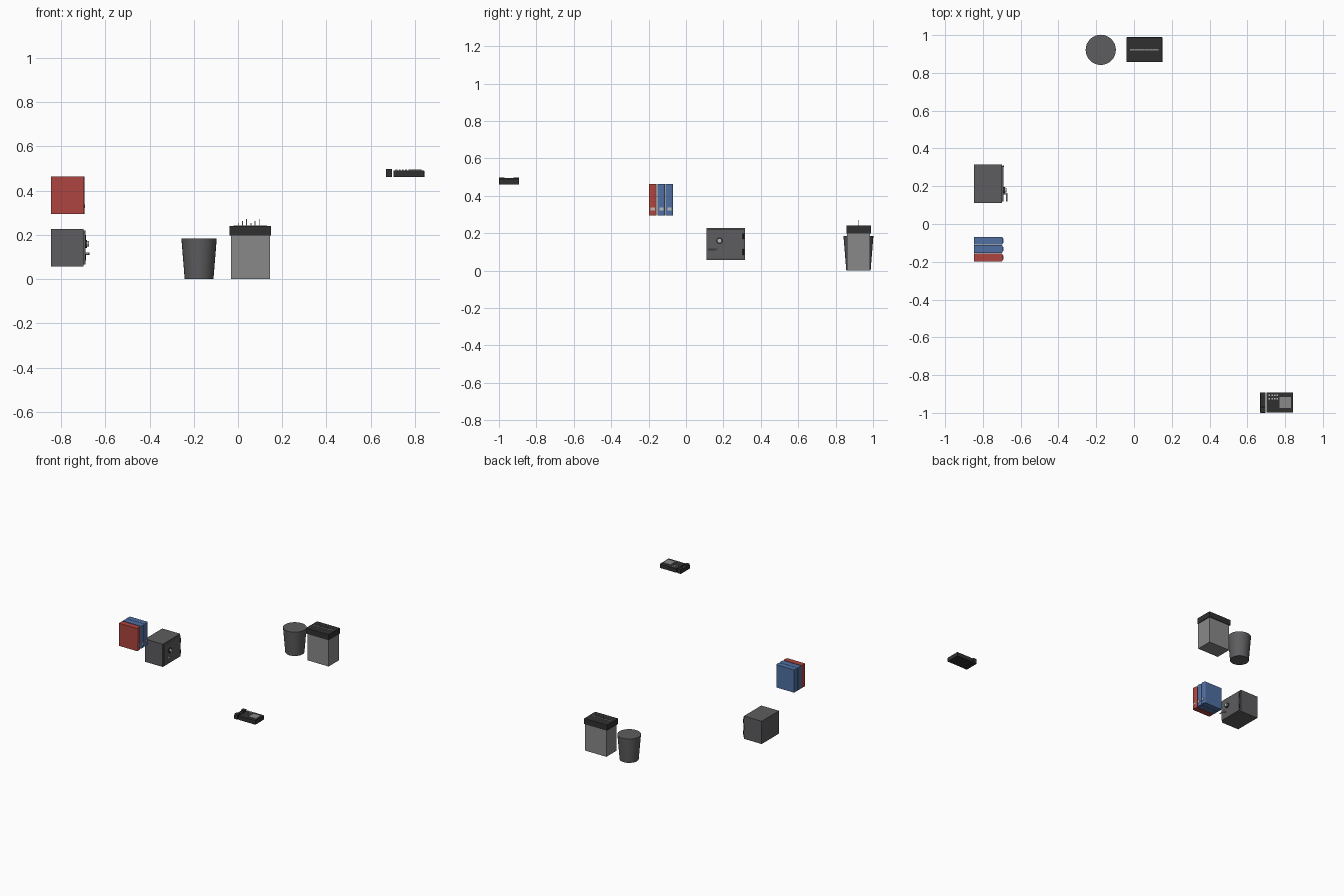
import bpy, bmesh, math

if "Cube" in bpy.data.objects:
    bpy.data.objects.remove(bpy.data.objects["Cube"])


def material(name, rgb):
    m = bpy.data.materials.new(name)
    m.diffuse_color = (*rgb, 1)
    m.use_nodes = True
    m.node_tree.nodes["Principled BSDF"].inputs["Base Color"].default_value = m.diffuse_color
    return m


BLACK = material("black plastic", (0.03, 0.03, 0.03))
DARK = material("dark metal", (0.11, 0.11, 0.115))
GREY = material("mid grey", (0.25, 0.25, 0.25))
PALE = material("pale grey", (0.5, 0.5, 0.5))
RED = material("red cover", (0.42, 0.06, 0.05))
BLUE = material("blue cover", (0.08, 0.16, 0.36))


def finish(name, bm, mat):
    bmesh.ops.recalc_face_normals(bm, faces=bm.faces)
    me = bpy.data.meshes.new(name)
    bm.to_mesh(me)
    bm.free()
    ob = bpy.data.objects.new(name, me)
    bpy.context.collection.objects.link(ob)
    me.materials.append(mat)
    return ob


def box(name, x, y, z, mat, bevel=0):
    """Box from (min, max) ranges."""
    bm = bmesh.new()
    bmesh.ops.create_cube(bm, size=1)
    for v in bm.verts:
        v.co = [(a + b) / 2 + c * (b - a) for c, (a, b) in zip(v.co, (x, y, z))]
    ob = finish(name, bm, mat)
    if bevel:
        mod = ob.modifiers.new("bevel", "BEVEL")
        mod.width, mod.segments = bevel, 2
    return ob


def cylinder(name, loc, r1, r2, depth, mat, axis="z", sides=24):
    bpy.ops.mesh.primitive_cone_add(vertices=sides, radius1=r1, radius2=r2, depth=depth, location=loc)
    ob = bpy.context.object
    ob.name = name
    if axis == "x":
        ob.rotation_euler.y = math.pi / 2
    if axis == "y":
        ob.rotation_euler.x = math.pi / 2
    ob.data.materials.append(mat)
    bpy.ops.object.shade_smooth_by_angle()
    return ob


def prism(name, pts, z0, z1, mat):
    """Extrude an outline in x, y upwards."""
    bm = bmesh.new()
    f = bm.faces.new([bm.verts.new((x, y, z0)) for x, y in pts])
    top = bmesh.ops.extrude_face_region(bm, geom=[f])["geom"]
    bmesh.ops.translate(bm, vec=(0, 0, z1 - z0), verts=[v for v in top if isinstance(v, bmesh.types.BMVert)])
    return finish(name, bm, mat)


# Waste bin
cylinder("waste_bin", (-0.176, 0.922, 0.0925), 0.065, 0.08, 0.185, DARK, sides=32)

# Shredder with paper strips standing in its slot
box("shredder_body", (-0.031, 0.145), (0.862, 0.984), (0, 0.2), GREY)
box("shredder_head", (-0.039, 0.15), (0.857, 0.989), (0.198, 0.241), BLACK, 0.002)
box("shredder_slot", (-0.02, 0.131), (0.919, 0.927), (0.236, 0.2425), GREY)
for i in range(6):
    x = 0.001 + 0.019 * i
    box("paper_strip", (x - 0.002, x + 0.002), (0.922, 0.924), (0.235, 0.254 + 0.009 * (i % 3)), PALE)

# Safe, door facing +x
box("safe_body", (-0.846, -0.699), (0.11, 0.315), (0.058, 0.228), DARK)
box("safe_door", (-0.7, -0.69), (0.118, 0.307), (0.066, 0.22), DARK, 0.001)
cylinder("safe_dial_base", (-0.687, 0.179, 0.16), 0.018, 0.018, 0.008, BLACK, "x")
cylinder("safe_dial", (-0.68, 0.179, 0.16), 0.014, 0.012, 0.012, PALE, "x")
cylinder("handle_post", (-0.681, 0.16, 0.115), 0.005, 0.005, 0.02, PALE, "x", 12)
cylinder("handle_bar", (-0.674, 0.142, 0.115), 0.004, 0.004, 0.046, PALE, "y", 12)
for z in (0.1, 0.185):
    cylinder("safe_hinge", (-0.692, 0.306, z), 0.004, 0.004, 0.03, BLACK, sides=12)

# Ring binders with rounded spines and labels
for y, mat in ((-0.178, RED), (-0.132, BLUE), (-0.089, BLUE)):
    h = 0.0205
    arc = [(-0.70 + 0.007 * math.cos(a), y + h * math.sin(a))
           for a in [math.pi * (k / 8 - 0.5) for k in range(9)]]
    prism("binder", [(-0.846, y + h), (-0.846, y - h)] + arc, 0.295, 0.464, mat)
    box("spine_label", (-0.697, -0.692), (y - 0.011, y + 0.011), (0.322, 0.338), PALE)

# Desk phone
box("phone_base", (0.702, 0.842), (-0.998, -0.892), (0.461, 0.492), BLACK, 0.002)
box("phone_screen", (0.77, 0.83), (-0.974, -0.917), (0.48, 0.495), GREY)
for i in range(4):
    for j in range(2):
        x, y = 0.717 + 0.014 * i, -0.906 - 0.018 * j
        box("phone_key", (x - 0.004, x + 0.004), (y - 0.004, y + 0.004), (0.48, 0.495), PALE)
box("handset_grip", (0.668, 0.696), (-1.0, -0.892), (0.461, 0.491), BLACK, 0.002)
for y in (-0.985, -0.907):
    box("handset_end", (0.668, 0.696), (y - 0.015, y + 0.015), (0.47, 0.499), BLACK, 0.003)
